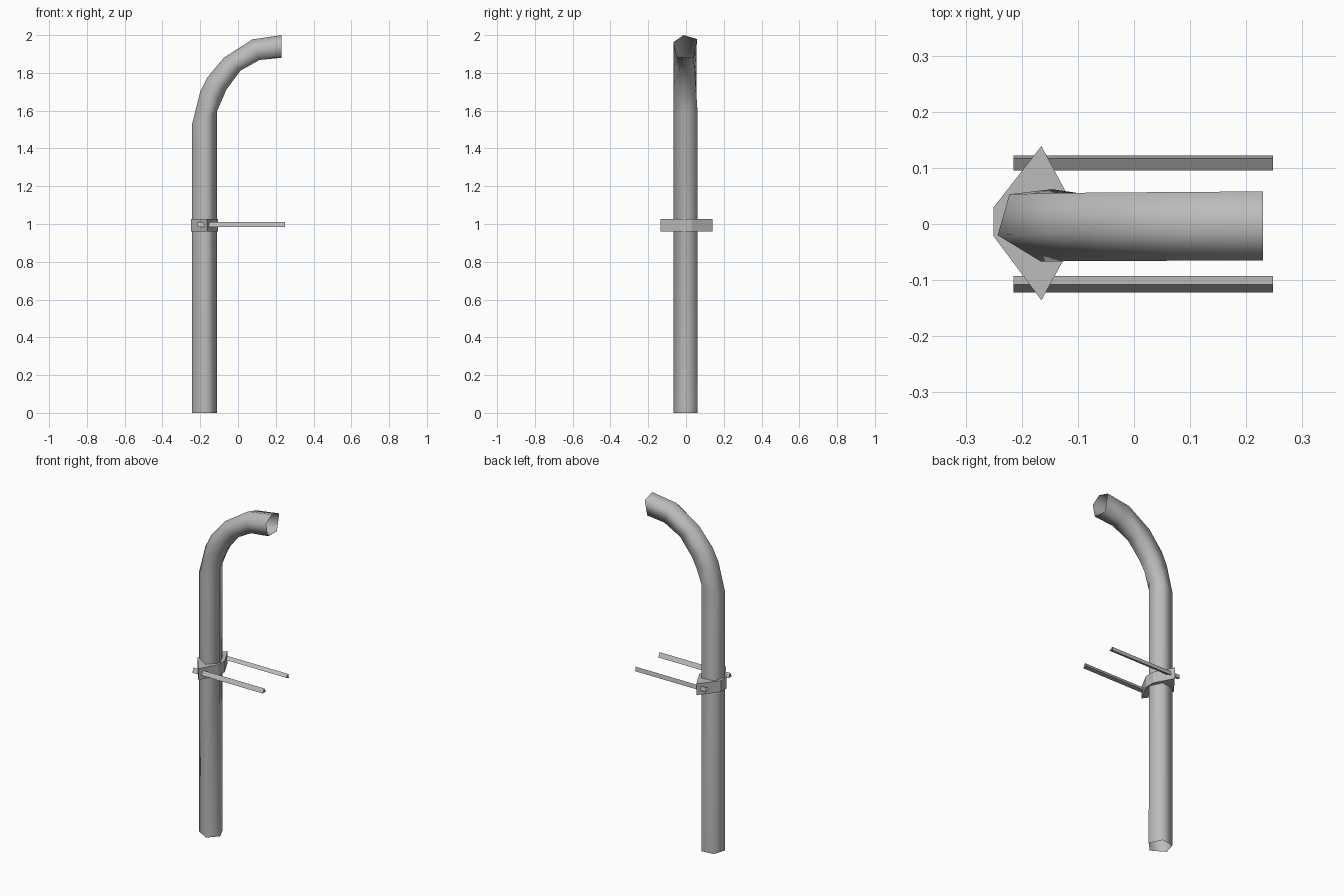
import bpy
import bmesh

cube = bpy.data.objects.get("Cube")
if cube:
    bpy.data.objects.remove(cube, do_unlink=True)

metal = bpy.data.materials.new("grey_metal")
metal.use_nodes = True
GREY = (0.5, 0.5, 0.5, 1)
metal.diffuse_color = GREY
bsdf = next(n for n in metal.node_tree.nodes if n.type == 'BSDF_PRINCIPLED')
bsdf.inputs["Base Color"].default_value = GREY


def loft(name, rings, capped=False, smooth=False):
    """Skin a list of matching point rings, optionally closing both ends."""
    bm = bmesh.new()
    loops = [[bm.verts.new(p) for p in ring] for ring in rings]
    count = len(loops[0])
    for low, high in zip(loops, loops[1:]):
        for i in range(count):
            j = (i + 1) % count
            bm.faces.new((low[i], low[j], high[j], high[i]))
    if capped:
        bm.faces.new(loops[0])
        bm.faces.new(loops[-1])
    bmesh.ops.recalc_face_normals(bm, faces=bm.faces)
    for face in bm.faces:
        face.smooth = smooth
    mesh = bpy.data.meshes.new(name)
    bm.to_mesh(mesh)
    bm.free()
    mesh.materials.append(metal)
    obj = bpy.data.objects.new(name, mesh)
    bpy.context.collection.objects.link(obj)
    return obj


# Bent pipe: outer and inner bend points (x, z) of each five-sided ring
bend = [
    ((-0.243, 0), (-0.11, 0)),
    ((-0.243, 1.53), (-0.112, 1.595)),
    ((-0.2, 1.7), (-0.085, 1.655)),
    ((-0.163, 1.775), (-0.06, 1.71)),
    ((-0.075, 1.88), (0.015, 1.81)),
    ((0.075, 1.977), (0.115, 1.865)),
    ((0.23, 2.0), (0.23, 1.88)),
]
# Cross-sections: (fraction from outer to inner side, y)
foot = [(0, -0.02), (0.59, -0.067), (1, -0.01), (0.74, 0.062), (0.16, 0.053)]
mouth = [(0, -0.013), (0.3, -0.065), (0.96, -0.048), (1, 0.035), (0.17, 0.058)]
pipe_rings = []
for k, (outer, inner) in enumerate(bend):
    t = max(0, k - 1) / (len(bend) - 2)
    ring = []
    for (s0, y0), (s1, y1) in zip(foot, mouth):
        s = s0 + (s1 - s0) * t
        ring.append((outer[0] + (inner[0] - outer[0]) * s,
                     y0 + (y1 - y0) * t,
                     outer[1] + (inner[1] - outer[1]) * s))
    pipe_rings.append(ring)
loft("bent_pipe", pipe_rings, smooth=True)

# Clamp with two pointed ears
outline = [(-0.165, 0.139), (-0.25, 0.03), (-0.25, -0.022),
           (-0.165, -0.136), (-0.107, -0.03), (-0.107, 0.03)]
loft("pipe_clamp", [[(x, y, z) for x, y in outline] for z in (0.96, 1.027)],
     capped=True)

# Triangular clamp rods
rods = {
    "front_rod": [(-0.093, 0.985), (-0.108, 1.01), (-0.122, 0.985)],
    "back_rod": [(0.095, 0.996), (0.117, 1.01), (0.122, 0.985)],
}
for name, section in rods.items():
    loft(name, [[(x, y, z) for y, z in section] for x in (-0.215, 0.248)])
